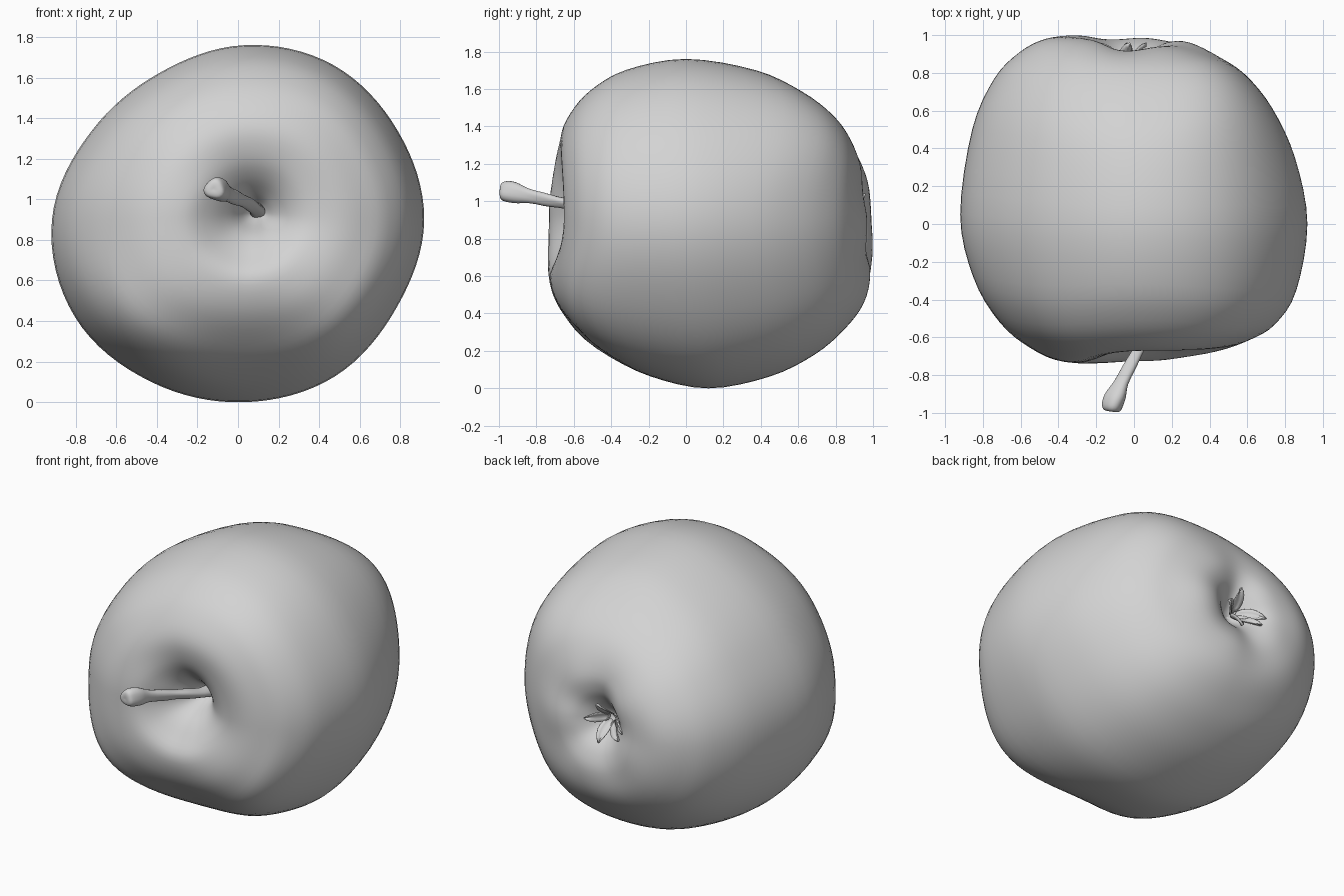
import bpy, bmesh, math, random
from mathutils import Vector

random.seed(4)
TAU = math.tau
cube = bpy.data.objects.get("Cube")
if cube:
    bpy.data.objects.remove(cube, do_unlink=True)

grey = bpy.data.materials.new("plain light grey")
grey.use_nodes = True
colour = (0.65, 0.65, 0.65, 1)
grey.diffuse_color = colour
shader = next(n for n in grey.node_tree.nodes if n.type == "BSDF_PRINCIPLED")
shader.inputs["Base Color"].default_value = colour
shader.inputs["Roughness"].default_value = 0.7


def spline(a, b, c, d, t):
    """Catmull-Rom value between b and c."""
    return 0.5 * (2 * b + (c - a) * t + (2 * a - 5 * b + 4 * c - d) * t * t
                  + (3 * b - a - 3 * c + d) * t ** 3)


def refine(rows, steps):
    """Smoothly resample a list of equal-length tuples."""
    out = []
    last = len(rows) - 1
    for i in range(last):
        near = [rows[min(max(i + k, 0), last)] for k in (-1, 0, 1, 2)]
        for s in range(steps):
            out.append([spline(*v, s / steps) for v in zip(*near)])
    return out + [list(rows[-1])]


def make_object(name, bm, angle):
    bmesh.ops.remove_doubles(bm, verts=bm.verts, dist=0.0002)
    bmesh.ops.recalc_face_normals(bm, faces=bm.faces)
    mesh = bpy.data.meshes.new(name)
    bm.to_mesh(mesh)
    bm.free()
    mesh.materials.append(grey)
    obj = bpy.data.objects.new(name, mesh)
    bpy.context.collection.objects.link(obj)
    bpy.ops.object.select_all(action="DESELECT")
    obj.select_set(True)
    bpy.context.view_layer.objects.active = obj
    bpy.ops.object.shade_smooth_by_angle(angle=math.radians(angle))
    return obj


def loft(bm, rings, closed=True):
    """Bridge successive rings of points with quads."""
    grid = [[bm.verts.new(p) for p in ring] for ring in rings]
    count = len(grid[0])
    for low, high in zip(grid, grid[1:]):
        for i in range(count if closed else count - 1):
            j = (i + 1) % count
            bm.faces.new((low[i], low[j], high[j], high[i]))


# Fruit body: lopsided outline, swept by a profile that varies by direction
outline = [.888, .875, .88, .86, .835, .87, .947, .962, .922, .9, .893, .868]
middle = Vector((.03, 0, .9))
stem_pit = Vector((.1, 0, .94))
flower_pit = Vector((-.06, 0, .92))

# Each row: share of outline, then depth toward +x, top, -x, bottom
profile = [
    (0, -.4, -.4, -.4, -.4),
    (.05, -.43, -.42, -.46, -.47),
    (.12, -.52, -.5, -.57, -.58),
    (.22, -.6, -.59, -.67, -.66),
    (.34, -.645, -.65, -.73, -.725),
    (.5, -.65, -.67, -.715, -.69),
    (.65, -.61, -.62, -.635, -.585),
    (.8, -.53, -.51, -.5, -.425),
    (.93, -.355, -.32, -.28, -.19),
    (1, 0, 0, .05, .12),
    (.93, .35, .37, .5, .45),
    (.8, .615, .61, .77, .69),
    (.65, .79, .78, .91, .85),
    (.5, .885, .875, .98, .95),
    (.34, .955, .92, .995, .98),
    (.22, .955, .905, .97, .955),
    (.13, .9, .86, .9, .9),
    (.05, .81, .81, .81, .81),
    (0, .79, .79, .79, .79),
]
# Extra shoulder fullness per diagonal, counter-clockwise from +x and top
front_shoulder = [.02, .03, .13, .1]
back_shoulder = [.1, .02, .03, .03]


def outline_radius(angle):
    n = len(outline)
    pos = angle / TAU * n
    i = int(pos)
    return spline(*(outline[(i + k) % n] for k in (-1, 0, 1, 2)), pos - i)


def body_ring(row, is_front, segments=96):
    share, right, top, left, bottom = row
    share = min(1, max(0, share))
    shoulder = math.sin(math.pi * share ** 4)
    pit = stem_pit if is_front else flower_pit
    centre = pit.lerp(middle, share ** .5)
    ring = []
    for k in range(segments):
        a = TAU * k / segments
        c, s = math.cos(a), math.sin(a)
        y = c * c * (right if c > 0 else left) + s * s * (top if s > 0 else bottom)
        quarter = 4 * k // segments
        bulge = shoulder * math.sin(2 * a) ** 2
        if is_front:
            y -= bulge * front_shoulder[quarter]
        else:
            y += bulge * back_shoulder[quarter]
            # faint pleats around the flower end
            if share < .6:
                y += .006 * math.sin(math.pi * share / .6) ** 2 * math.cos(5 * a + .6)
        r = outline_radius(a) * share
        ring.append(centre + Vector((r * c, y, r * s)))
    return ring


bm = bmesh.new()
rows = refine(profile, 4)
loft(bm, [body_ring(row, i < len(rows) / 2) for i, row in enumerate(rows)])
make_object("fruit_body", bm, 60)

# Stem: bent tapering stalk with a knobbly, slanted end (x, y, z, radius)
stalk = [
    (.1, -.38, .94, .04), (.085, -.5, .955, .032), (.045, -.62, .985, .03),
    (-.005, -.72, 1.005, .032), (-.065, -.84, 1.03, .04),
    (-.095, -.91, 1.045, .053), (-.112, -.96, 1.05, .056),
    (-.117, -.985, 1.05, .046), (-.119, -.993, 1.05, .025), (-.12, -.992, 1.05, 0),
]
rings = []
for x, y, z, r in refine(stalk, 3):
    ring = []
    for k in range(20):
        a = TAU * k / 20
        bump = max(0, r) * (1 + .09 * math.sin(3 * a + 9 * y) + .05 * math.sin(40 * y))
        ring.append((x + bump * math.cos(a), y - .15 * bump * math.cos(a),
                     z + bump * math.sin(a)))
    rings.append(ring)
bm = bmesh.new()
loft(bm, rings)
make_object("stem", bm, 50)

# Dried flower remains: five curled sepals in the rear hollow
for n in range(5):
    a = TAU * n / 5 + .3 + random.uniform(-.25, .25)
    out = Vector((math.cos(a), 0, math.sin(a)))
    side = Vector((-out.z, 0, out.x))
    length = random.uniform(.1, .14)
    twist = random.uniform(-.6, .6)
    rows = []
    for i in range(7):
        t = i / 6
        half = .034 * math.sin(math.pi * (.22 + .77 * t))
        spine = (flower_pit + out * (.02 + length * t)
                 + Vector((0, .83 + .14 * t - .03 * t ** 4, 0)) + side * twist * length * t * t)
        rows.append([spine + side * half * u + Vector((0, .02 * u * u, 0))
                     for u in (-1, -.5, 0, .5, 1)])
    bm = bmesh.new()
    loft(bm, rows, closed=False)
    sepal = make_object(f"sepal_{n + 1}", bm, 50)
    solid = sepal.modifiers.new("thickness", "SOLIDIFY")
    solid.thickness = .006
    solid.offset = 0
